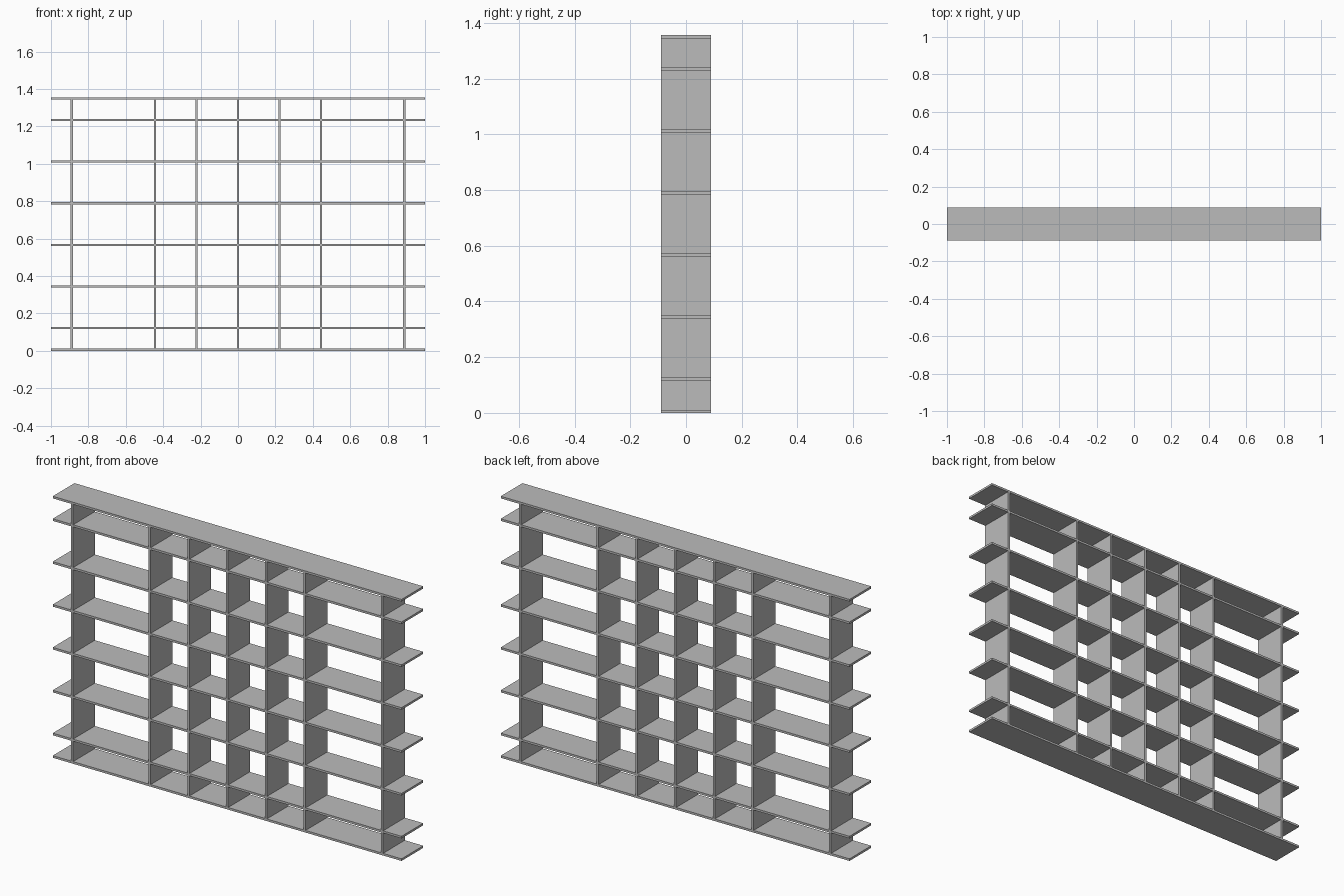
import bpy

cube = bpy.data.objects.get("Cube")
if cube:
    bpy.data.objects.remove(cube, do_unlink=True)

MODULE = 2 / 9          # compartment pitch
BOARD = 0.0111          # board thickness
DEPTH = 0.1778
HEIGHT = 1.3556

grey = bpy.data.materials.new("light grey board")
grey.use_nodes = True
colour = (0.5, 0.5, 0.5, 1)
grey.diffuse_color = colour
grey.node_tree.nodes["Principled BSDF"].inputs["Base Color"].default_value = colour


def board(name, centre, size):
    bpy.ops.mesh.primitive_cube_add(size=1, location=centre)
    obj = bpy.context.object
    obj.name = name
    obj.scale = size
    bpy.ops.object.transform_apply(location=False, rotation=False, scale=True)
    obj.data.materials.append(grey)
    return obj


# Shelves: full-width boards, with shallow gaps at the bottom and top
middle = HEIGHT / 2
levels = [BOARD / 2]
levels += [middle + (i - 2.5) * MODULE for i in range(6)]
levels += [HEIGHT - BOARD / 2]
for i, z in enumerate(levels):
    board(f"shelf_{i + 1}", (0, 0, z), (2, DEPTH, BOARD))

# Uprights: short dividers standing between each pair of shelves
columns = [-4, -2, -1, 0, 1, 2, 4]
for row, (low, high) in enumerate(zip(levels, levels[1:])):
    for col, step in enumerate(columns):
        board(f"divider_row{row + 1}_col{col + 1}",
              (step * MODULE, 0, (low + high) / 2),
              (BOARD, DEPTH, high - low - BOARD))
